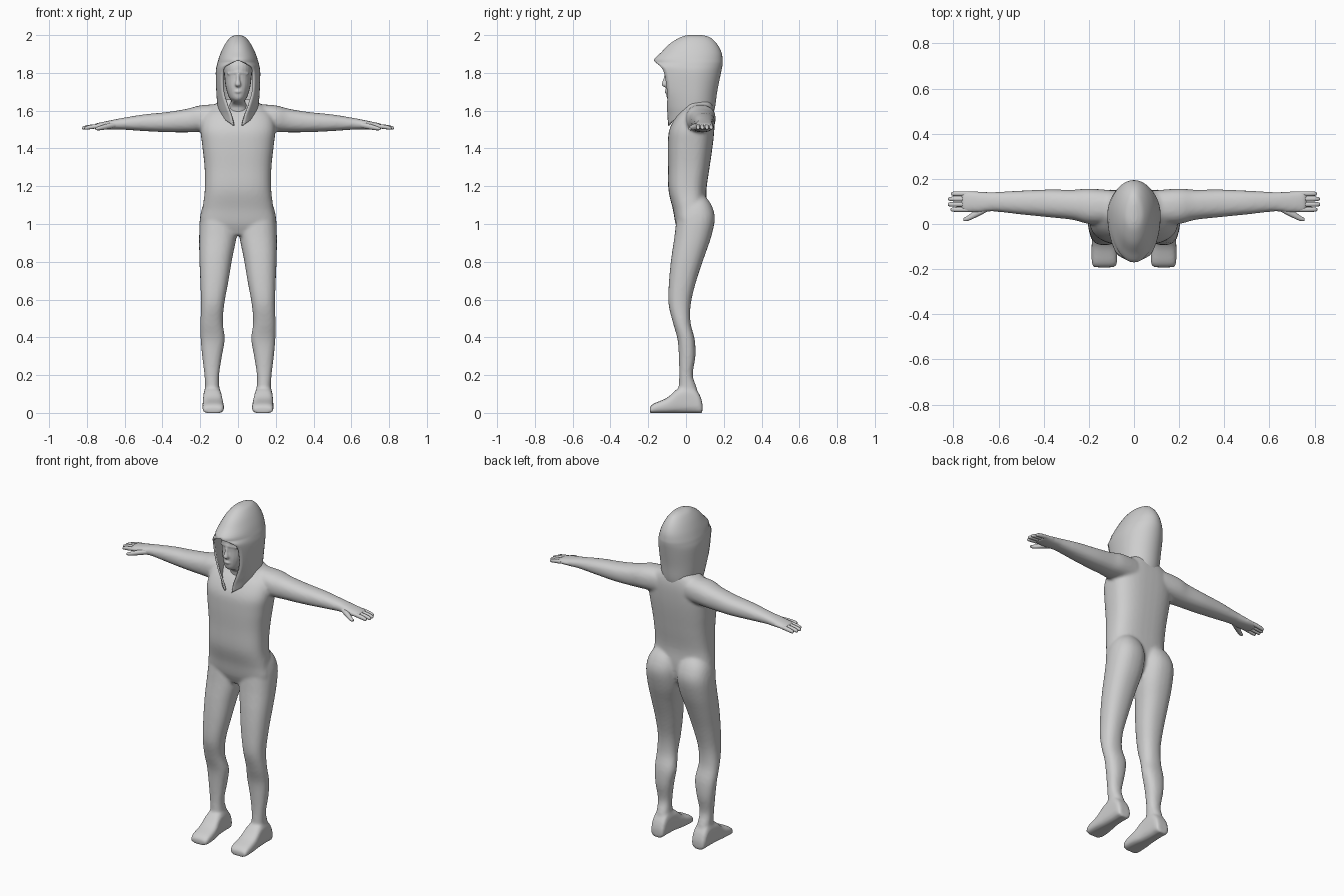
import bpy
import bmesh
from math import sin, cos, pi, asin, sqrt, radians

default_cube = bpy.data.objects.get("Cube")
if default_cube:
    bpy.data.objects.remove(default_cube, do_unlink=True)

grey = bpy.data.materials.new("plain grey")
grey.use_nodes = True
colour = (0.62, 0.62, 0.62, 1)
grey.diffuse_color = colour
grey.node_tree.nodes["Principled BSDF"].inputs["Base Color"].default_value = colour


def smooth_sections(rows, steps=4):
    """Run a soft curve through the given sections."""
    result = []
    for i in range(len(rows) - 1):
        before, start = rows[max(i - 1, 0)], rows[i]
        end, after = rows[i + 1], rows[min(i + 2, len(rows) - 1)]
        for s in range(steps):
            t = s / steps
            result.append([
                b + t / 2 * (c - a + t * (2 * a - 5 * b + 4 * c - d + t * (3 * (b - c) + d - a)))
                for a, b, c, d in zip(before, start, end, after)])
    result.append(list(rows[-1]))
    return result


def loft(bm, axis, rows, side=1, power=2.3, sides=24):
    """Closed loft; each row is position, low and high of the first and second cross axes."""
    rings = []
    for pos, a_low, a_high, b_low, b_high in smooth_sections(rows):
        ring = []
        for i in range(sides):
            angle = 2 * pi * i / sides
            ca, sa = cos(angle), sin(angle)
            ca = abs(ca) ** (2 / power) * (1 if ca > 0 else -1)
            sa = abs(sa) ** (2 / power) * (1 if sa > 0 else -1)
            a = (a_low + a_high) / 2 + ca * (a_high - a_low) / 2
            b = (b_low + b_high) / 2 + sa * (b_high - b_low) / 2
            x, y, z = {"x": (pos, a, b), "y": (a, pos, b), "z": (a, b, pos)}[axis]
            ring.append(bm.verts.new((side * x, y, z)))
        rings.append(ring)
    for low, high in zip(rings, rings[1:]):
        for i in range(sides):
            j = (i + 1) % sides
            bm.faces.new((low[i], low[j], high[j], high[i]))
    bm.faces.new(rings[0])
    bm.faces.new(rings[-1])


def finish(bm, name, fix_normals=True):
    if fix_normals:
        bmesh.ops.recalc_face_normals(bm, faces=bm.faces)
    mesh = bpy.data.meshes.new(name)
    bm.to_mesh(mesh)
    bm.free()
    mesh.materials.append(grey)
    obj = bpy.data.objects.new(name, mesh)
    bpy.context.collection.objects.link(obj)
    bpy.ops.object.select_all(action="DESELECT")
    obj.select_set(True)
    bpy.context.view_layer.objects.active = obj
    bpy.ops.object.shade_smooth_by_angle(angle=radians(60))
    return obj


def fuse(obj, voxel, rounds):
    """Blend overlapping volumes into one soft skin."""
    remesh = obj.modifiers.new("skin", "REMESH")
    remesh.mode = "VOXEL"
    remesh.voxel_size = voxel
    remesh.use_smooth_shade = True
    soften = obj.modifiers.new("soften", "SMOOTH")
    soften.factor = 0.5
    soften.iterations = rounds


# Torso: height, half width, front, back
torso = [
    (.94, .12, -.03, .06), (1, .193, -.055, .1), (1.08, .188, -.07, .11),
    (1.18, .176, -.093, .108), (1.3, .177, -.095, .125), (1.42, .19, -.096, .142),
    (1.5, .198, -.088, .15), (1.57, .185, -.052, .152), (1.62, .14, -.01, .145),
    (1.66, .08, .0, .13)]
# Leg: height, inner, outer, front, back
leg = [
    (.06, .09, .18, -.05, .07), (.13, .098, .175, -.04, .058), (.2, .1, .178, -.036, .036),
    (.3, .085, .19, -.038, .05), (.39, .07, .198, -.045, .046), (.48, .08, .199, -.07, .024),
    (.58, .072, .196, -.093, .026), (.7, .05, .2, -.09, .055), (.82, .03, .205, -.078, .095),
    (.93, .008, .206, -.062, .133), (1.03, .003, .202, -.05, .153), (1.1, .012, .185, -.04, .135),
    (1.15, .04, .15, -.02, .1)]
# Foot: depth, inner, outer, sole, top
foot = [
    (-.192, .085, .18, -.002, .03), (-.17, .074, .188, -.002, .05), (-.1, .076, .188, -.002, .08),
    (-.04, .085, .185, -.002, .13), (.03, .09, .182, -.002, .14), (.07, .092, .18, -.002, .1),
    (.087, .1, .172, -.002, .05)]
# Arm and palm: distance out, front, back, underside, top
arm = [
    (.1, .0, .15, 1.49, 1.635), (.2, .0, .157, 1.487, 1.628), (.27, .018, .152, 1.485, 1.61),
    (.38, .03, .153, 1.486, 1.592), (.5, .042, .148, 1.492, 1.58), (.62, .055, .142, 1.5, 1.56),
    (.68, .05, .144, 1.5, 1.548), (.75, .052, .146, 1.502, 1.533), (.765, .056, .142, 1.506, 1.526)]

# Body skin
body = bmesh.new()
loft(body, "z", [(z, -w, w, f, b) for z, w, f, b in torso], power=2.7, sides=40)
for side in (1, -1):
    loft(body, "z", leg, side)
    loft(body, "y", foot, side, power=3.2)
    loft(body, "x", arm, side)
fuse(finish(body, "body"), .009, 5)

# Fingers and thumbs
for side, label in ((1, "left"), (-1, "right")):
    hand = bmesh.new()
    for y, tip in ((.064, .812), (.087, .825), (.111, .823), (.134, .81)):
        r = .0105
        loft(hand, "x", [
            (.735, y - r, y + r, 1.508, 1.53), (tip - .03, y - r, y + r, 1.502, 1.524),
            (tip - .006, y - r * .8, y + r * .8, 1.5, 1.517),
            (tip, y - r / 3, y + r / 3, 1.504, 1.511)], side, sides=12)
    loft(hand, "x", [
        (.64, .06, .09, 1.512, 1.54), (.69, .034, .07, 1.502, 1.532),
        (.735, .014, .038, 1.496, 1.518), (.755, .014, .026, 1.498, 1.51)], side, sides=12)
    finish(hand, label + "_fingers")

# Head and neck: height, half width, front, back
head_rows = [
    (1.52, .06, -.03, .09), (1.62, .05, -.035, .08), (1.65, .035, -.085, .08),
    (1.67, .048, -.102, .085), (1.72, .064, -.107, .1), (1.77, .071, -.106, .11),
    (1.84, .075, -.106, .12), (1.9, .05, -.07, .09)]
head = bmesh.new()
loft(head, "z", [(z, -w, w, f, b) for z, w, f, b in head_rows])
# Nose, lips and brow
loft(head, "z", [
    (1.725, -.008, .008, -.115, -.09), (1.737, -.016, .016, -.13, -.09),
    (1.765, -.01, .01, -.121, -.09), (1.8, -.008, .008, -.112, -.09)], sides=12)
loft(head, "x", [
    (-.026, -.1, -.09, 1.698, 1.702), (0, -.114, -.09, 1.692, 1.71),
    (.026, -.1, -.09, 1.698, 1.702)], sides=12)
loft(head, "x", [
    (-.055, -.09, -.07, 1.79, 1.8), (0, -.113, -.08, 1.79, 1.815),
    (.055, -.09, -.07, 1.79, 1.8)], sides=12)
fuse(finish(head, "head"), .005, 3)

# Hood: height, half width, back, half opening, depth of the front rim
hood_rows = [
    (2, .012, .085, 0, .01), (1.988, .04, .127, 0, -.03), (1.955, .067, .163, 0, -.085),
    (1.91, .09, .187, 0, -.13), (1.868, .105, .194, 0, -.17), (1.842, .112, .193, .066, -.142),
    (1.8, .118, .185, .085, -.116), (1.7, .115, .165, .082, -.1), (1.62, .109, .154, .057, -.1),
    (1.57, .104, .14, .036, -.098), (1.52, .098, .12, .024, -.094)]
hood = bmesh.new()
rings = []
segments = 40
middle = .04
for z, w, back, gap, rim in smooth_sections(hood_rows):
    gap = max(gap, 0)
    end = pi - asin(gap / w)
    front = middle - (middle - rim) / sqrt(1 - (gap / w) ** 2)
    ring = []
    for i in range(segments + 1):
        angle = end * (2 * i / segments - 1)
        reach = back - middle if cos(angle) > 0 else middle - front
        x = w * sin(angle)
        # The lower hem rises towards the shoulders
        lift = max(0, (1.7 - z) / .18) ** 2 * .7 * max(0, abs(x) - gap)
        ring.append(hood.verts.new((x, middle + reach * cos(angle), z + lift)))
    rings.append(ring)
for upper, lower in zip(rings, rings[1:]):
    for i in range(segments):
        hood.faces.new((upper[i], upper[i + 1], lower[i + 1], lower[i]))
hood.faces.new(rings[0][::-1])
bmesh.ops.remove_doubles(hood, verts=hood.verts, dist=.0005)
hood_obj = finish(hood, "hood", fix_normals=False)
cloth = hood_obj.modifiers.new("cloth thickness", "SOLIDIFY")
cloth.thickness = .01
cloth.offset = -1
